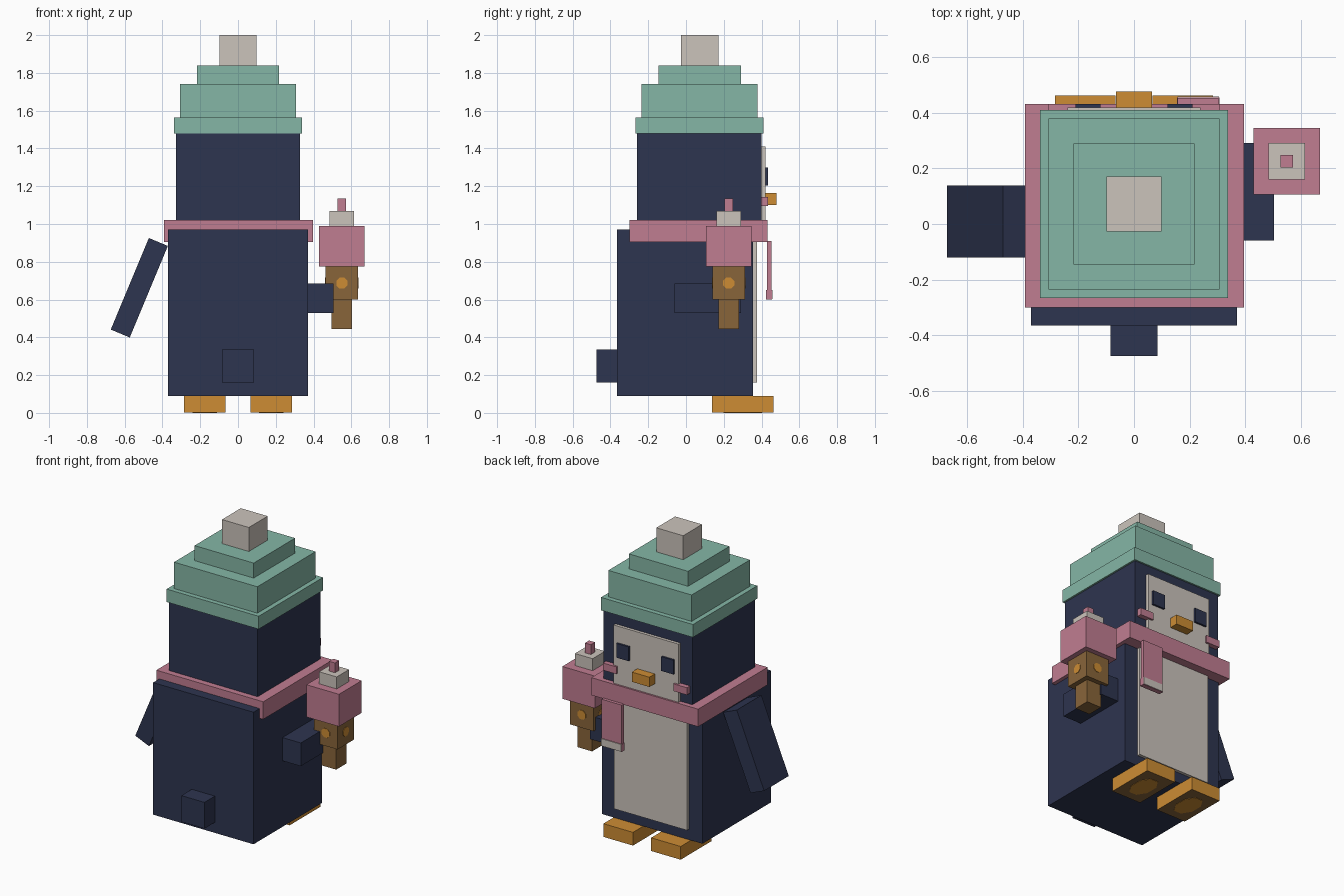
import bpy, bmesh, math
from mathutils import Matrix, Vector

if "Cube" in bpy.data.objects:
    bpy.data.objects.remove(bpy.data.objects["Cube"])


def material(name, rgb):
    m = bpy.data.materials.new(name)
    m.diffuse_color = (*rgb, 1.0)
    m.use_nodes = True
    m.node_tree.nodes["Principled BSDF"].inputs["Base Color"].default_value = m.diffuse_color
    return m


NAVY = material("navy", (0.027, 0.035, 0.080))
TEAL = material("teal", (0.235, 0.47, 0.38))
PINK = material("pink", (0.53, 0.205, 0.285))
CREAM = material("cream", (0.60, 0.55, 0.50))
ORANGE = material("orange", (0.61, 0.265, 0.034))
BROWN = material("brown", (0.25, 0.13, 0.042))


def finish(name, bm, *mats):
    mesh = bpy.data.meshes.new(name)
    bm.to_mesh(mesh)
    bm.free()
    for m in mats:
        mesh.materials.append(m)
    obj = bpy.data.objects.new(name, mesh)
    bpy.context.collection.objects.link(obj)
    return obj


def box(name, x, y, z, *mats, tilt=0.0):
    """Box from (min, max) ranges, optionally tilted about the y axis."""
    bm = bmesh.new()
    size = [r[1] - r[0] for r in (x, y, z)]
    centre = Vector([(r[0] + r[1]) / 2 for r in (x, y, z)])
    bmesh.ops.create_cube(bm, size=1, matrix=Matrix.Diagonal((*size, 1)))
    bm.transform(Matrix.Rotation(tilt, 4, 'Y'))
    bm.transform(Matrix.Translation(centre))
    # a second material goes on the underside
    if len(mats) > 1:
        for f in bm.faces:
            f.normal_update()
            if f.normal.z < -0.9:
                f.material_index = 1
    return finish(name, bm, *mats)


def octagon(name, centre, normal, rx, ry, mat):
    """Thin eight-sided plate facing along normal."""
    bm = bmesh.new()
    bmesh.ops.create_cone(bm, cap_ends=True, segments=8, radius1=1, radius2=1, depth=0.006,
                          matrix=Matrix.Rotation(math.pi / 8, 4, 'Z'))
    bm.transform(Matrix.Diagonal((rx, ry, 1, 1)))
    bm.transform(Vector(normal).to_track_quat('Z', 'Y').to_matrix().to_4x4())
    bm.transform(Matrix.Translation(centre))
    return finish(name, bm, mat)


# Body, tail and belly
box("body", (-0.37, 0.37), (-0.365, 0.355), (0.09, 0.97), NAVY)
box("tail", (-0.085, 0.085), (-0.475, -0.36), (0.16, 0.335), NAVY)
box("belly", (-0.27, 0.27), (0.35, 0.375), (0.16, 0.92), CREAM)

# Head and face
box("head", (-0.327, 0.327), (-0.26, 0.40), (0.96, 1.485), NAVY)
box("face", (-0.24, 0.24), (0.39, 0.42), (0.98, 1.41), CREAM)
box("beak", (-0.065, 0.065), (0.41, 0.478), (1.10, 1.165), ORANGE)
for side, label in ((1, "right"), (-1, "left")):
    def span(a, b):
        return tuple(sorted((side * a, side * b)))
    box(label + "_eye", span(0.12, 0.21), (0.41, 0.433), (1.205, 1.30), NAVY)
    box(label + "_cheek", span(0.21, 0.31), (0.39, 0.433), (1.095, 1.143), PINK)
    # Feet with brown soles and orange pads
    box(label + "_foot", span(0.067, 0.285), (0.137, 0.463), (0.002, 0.09), ORANGE, BROWN)
    octagon(label + "_foot_pad", (side * 0.176, 0.30, 0.003), (0, 0, -1), 0.07, 0.11, ORANGE)

# Scarf with hanging end and pale fringe
box("scarf", (-0.392, 0.396), (-0.30, 0.432), (0.905, 1.022), PINK)
box("scarf_end", (0.157, 0.305), (0.428, 0.453), (0.64, 0.91), PINK)
box("scarf_hem", (0.155, 0.308), (0.424, 0.456), (0.60, 0.65), PINK)
box("scarf_fringe", (0.157, 0.306), (0.455, 0.459), (0.602, 0.65), CREAM)

# Stepped hat with bobble
CY = 0.072
for name, half, z, mat in (("hat_brim", 0.339, (1.478, 1.564), TEAL),
                           ("hat_middle", 0.307, (1.56, 1.74), TEAL),
                           ("hat_top", 0.218, (1.735, 1.84), TEAL),
                           ("hat_bobble", 0.099, (1.835, 2.0), CREAM)):
    box(name, (-half, half), (CY - half, CY + half), z, mat)

# Arms: one hangs outward, the other holds the treat
box("left_arm", (-0.577, -0.468), (-0.12, 0.139), (0.40, 0.925), NAVY, tilt=math.radians(22.6))
box("right_arm", (0.36, 0.505), (-0.06, 0.292), (0.53, 0.685), NAVY)

# Ice cream, stacked around one centre line
IX, IY = 0.55, 0.226
for name, half, z, mat in (("cone_tip", 0.054, (0.445, 0.605), BROWN),
                           ("cone_cup", 0.086, (0.60, 0.78), BROWN),
                           ("ice_cream_scoop", 0.12, (0.775, 0.99), PINK),
                           ("ice_cream_topping", 0.065, (0.985, 1.07), CREAM),
                           ("cherry", 0.022, (1.065, 1.135), PINK)):
    box(name, (IX - half, IX + half), (IY - half, IY + half), z, mat)
for i, (nx, ny) in enumerate(((1, 0), (0, 1), (-1, 0), (0, -1))):
    octagon(f"cone_dot_{i + 1}", (IX + nx * 0.086, IY + ny * 0.086, 0.687), (nx, ny, 0), 0.032, 0.032, ORANGE)
